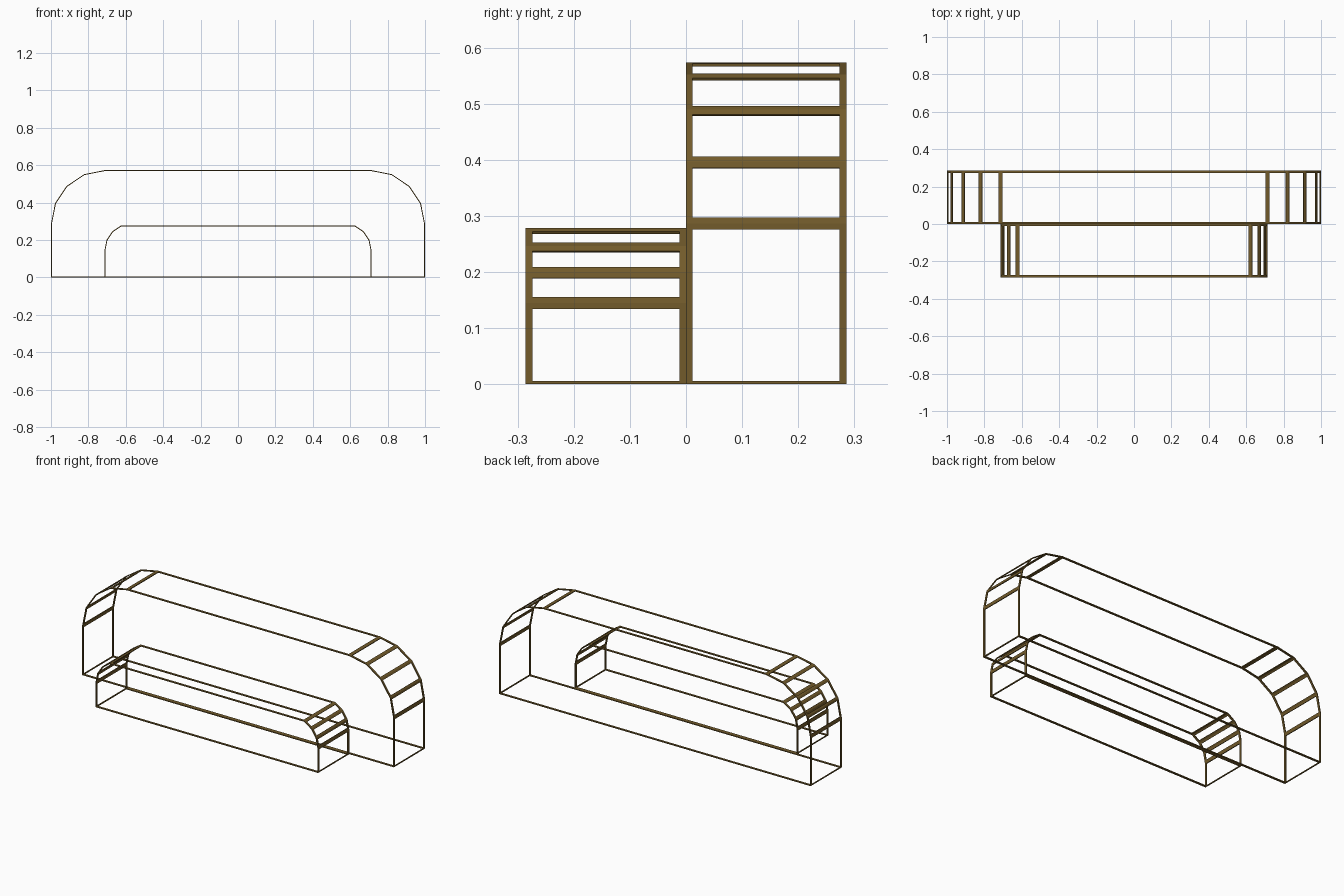
import bpy
import bmesh
from math import radians, cos, sin
from mathutils import Vector

if "Cube" in bpy.data.objects:
    bpy.data.objects.remove(bpy.data.objects["Cube"])

T = 0.005       # thickness of every strip
RAIL = 0.012    # rail depth in y
REACH = 0.0105  # crossbar reach either side of a bend

mat = bpy.data.materials.new("dark_brass")
mat.diffuse_color = (0.17, 0.105, 0.024, 1)
mat.use_nodes = True
mat.node_tree.nodes["Principled BSDF"].inputs["Base Color"].default_value = mat.diffuse_color


def offset_path(pts, dist, closed):
    """Offset an xz path sideways with mitred bends."""
    out, n = [], len(pts)
    for i, p in enumerate(pts):
        a = (p - pts[i - 1]).normalized() if closed or i > 0 else None
        b = (pts[(i + 1) % n] - p).normalized() if closed or i < n - 1 else None
        a, b = a or b, b or a
        na, nb = Vector((a.y, -a.x)), Vector((b.y, -b.x))
        m = (na + nb).normalized()
        out.append(p + m * (dist / m.dot(na)))
    return out


def add_strip(bm, pts, y0, y1, closed=False):
    """Bend a flat strip of thickness T along a path, spanning y0 to y1."""
    outer = offset_path(pts, T / 2, closed)
    inner = offset_path(pts, -T / 2, closed)
    rings = [[bm.verts.new((q.x, y, q.y)) for q, y in
              ((o, y0), (o, y1), (i, y1), (i, y0))]
             for o, i in zip(outer, inner)]
    n = len(rings)
    for k in range(n if closed else n - 1):
        r, s = rings[k], rings[(k + 1) % n]
        for j in range(4):
            bm.faces.new((r[j], r[(j + 1) % 4], s[(j + 1) % 4], s[j]))
    if not closed:
        bm.faces.new(rings[0])
        bm.faces.new(rings[-1][::-1])


def finish(name, bm):
    bmesh.ops.recalc_face_normals(bm, faces=bm.faces)
    me = bpy.data.meshes.new(name)
    bm.to_mesh(me)
    bm.free()
    me.materials.append(mat)
    bpy.context.collection.objects.link(bpy.data.objects.new(name, me))


def frame(name, cx, cz, r, steps, y0, y1):
    # rounded outline, anticlockwise from the bottom right corner
    right = [Vector((cx + r, T / 2))]
    for k in range(steps + 1):
        a = radians(22.5 * k)
        right.append(Vector((cx + r * cos(a), cz + r * sin(a))))
    pts = right + [Vector((-p.x, p.y)) for p in reversed(right)]
    n = len(pts)

    # front and back rails
    for label, a in (("front", y0), ("back", y1 - RAIL)):
        bm = bmesh.new()
        add_strip(bm, pts, a, a + RAIL, True)
        finish(f"{name}_{label}_rail", bm)

    # crossbars folded over each bend, slim ones at the base corners
    bm = bmesh.new()
    for i, p in enumerate(pts):
        reach = 0.0035 if i in (0, n - 1) else REACH
        a = p + (pts[i - 1] - p).normalized() * reach
        b = p + (pts[(i + 1) % n] - p).normalized() * reach
        add_strip(bm, [a, p, b], y0 + RAIL, y1 - RAIL)
    finish(f"{name}_crossbars", bm)


frame("tall_frame", 0.713, 0.2865, 0.2845, 4, 0.0, 0.286)
frame("low_frame", 0.5695, 0.1445, 0.142, 3, -0.286, 0.0)
